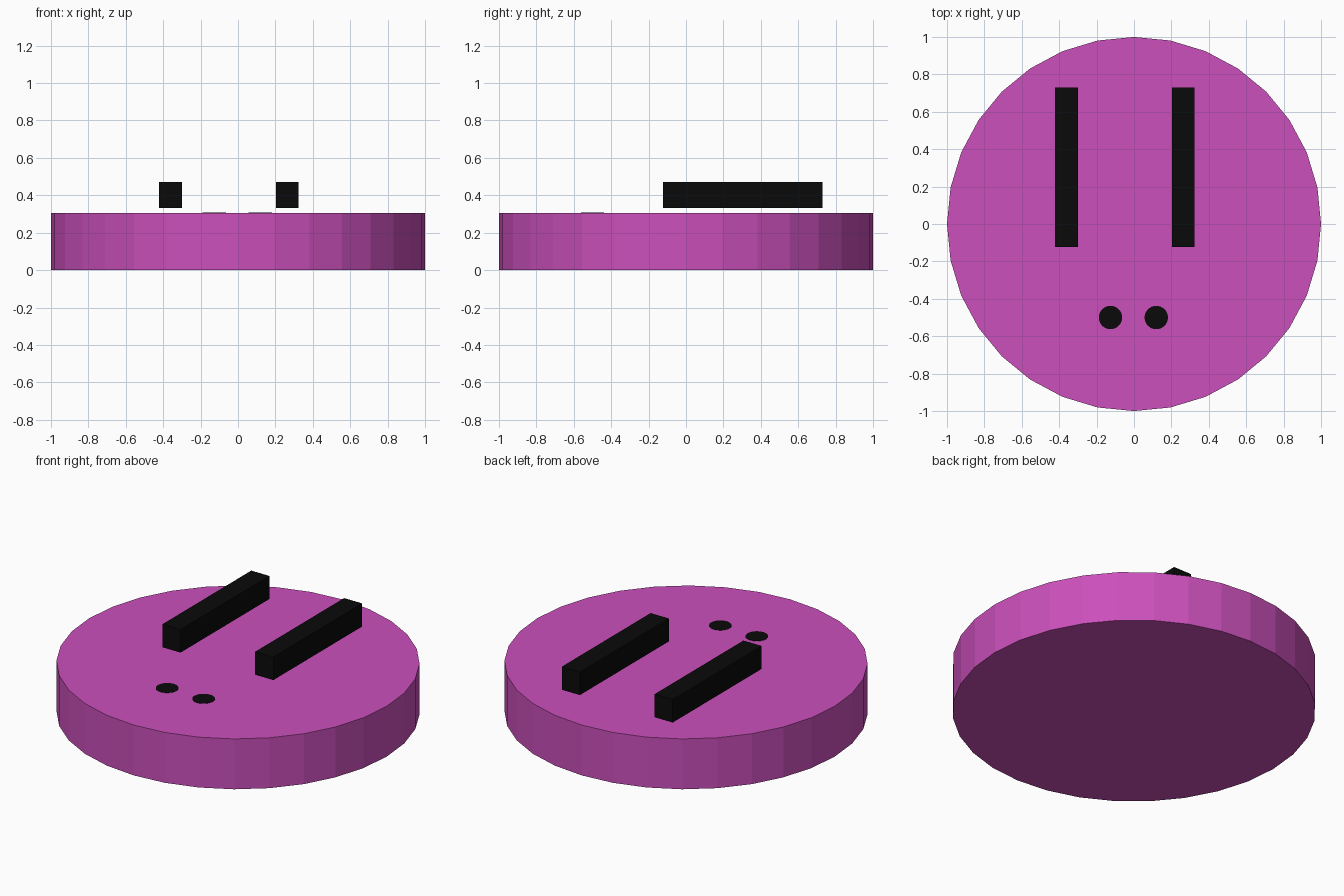
import bpy

if "Cube" in bpy.data.objects:
    bpy.data.objects.remove(bpy.data.objects["Cube"])


def make_material(name, color):
    mat = bpy.data.materials.new(name)
    mat.diffuse_color = color
    mat.use_nodes = True
    mat.node_tree.nodes["Principled BSDF"].inputs["Base Color"].default_value = mat.diffuse_color
    return mat


pink = make_material("pink", (0.60, 0.08, 0.50, 1))
black = make_material("black", (0.003, 0.003, 0.003, 1))


def finish(name, mat):
    obj = bpy.context.object
    obj.name = name
    obj.data.materials.append(mat)
    return obj


def cylinder(name, x, y, z0, z1, radius, mat):
    bpy.ops.mesh.primitive_cylinder_add(vertices=32, radius=radius, depth=z1 - z0,
                                        location=(x, y, (z0 + z1) / 2))
    return finish(name, mat)


def box(name, low, high, mat):
    bpy.ops.mesh.primitive_cube_add(size=1, location=[(a + b) / 2 for a, b in zip(low, high)])
    obj = finish(name, mat)
    obj.scale = [b - a for a, b in zip(low, high)]
    return obj


# Faceted round body
TOP = 0.306
cylinder("round_body", 0, 0, 0, TOP, 1.0, pink)

# Long bars hovering just above the top face
for side, x in (("left", -0.361), ("right", 0.263)):
    box(side + "_bar", (x - 0.061, -0.123, 0.331), (x + 0.061, 0.73, 0.471), black)

# Small inlaid dots, almost flush with the top face
for side, x in (("left", -0.126), ("right", 0.119)):
    cylinder(side + "_dot", x, -0.5, TOP - 0.02, TOP + 0.002, 0.0625, black)
